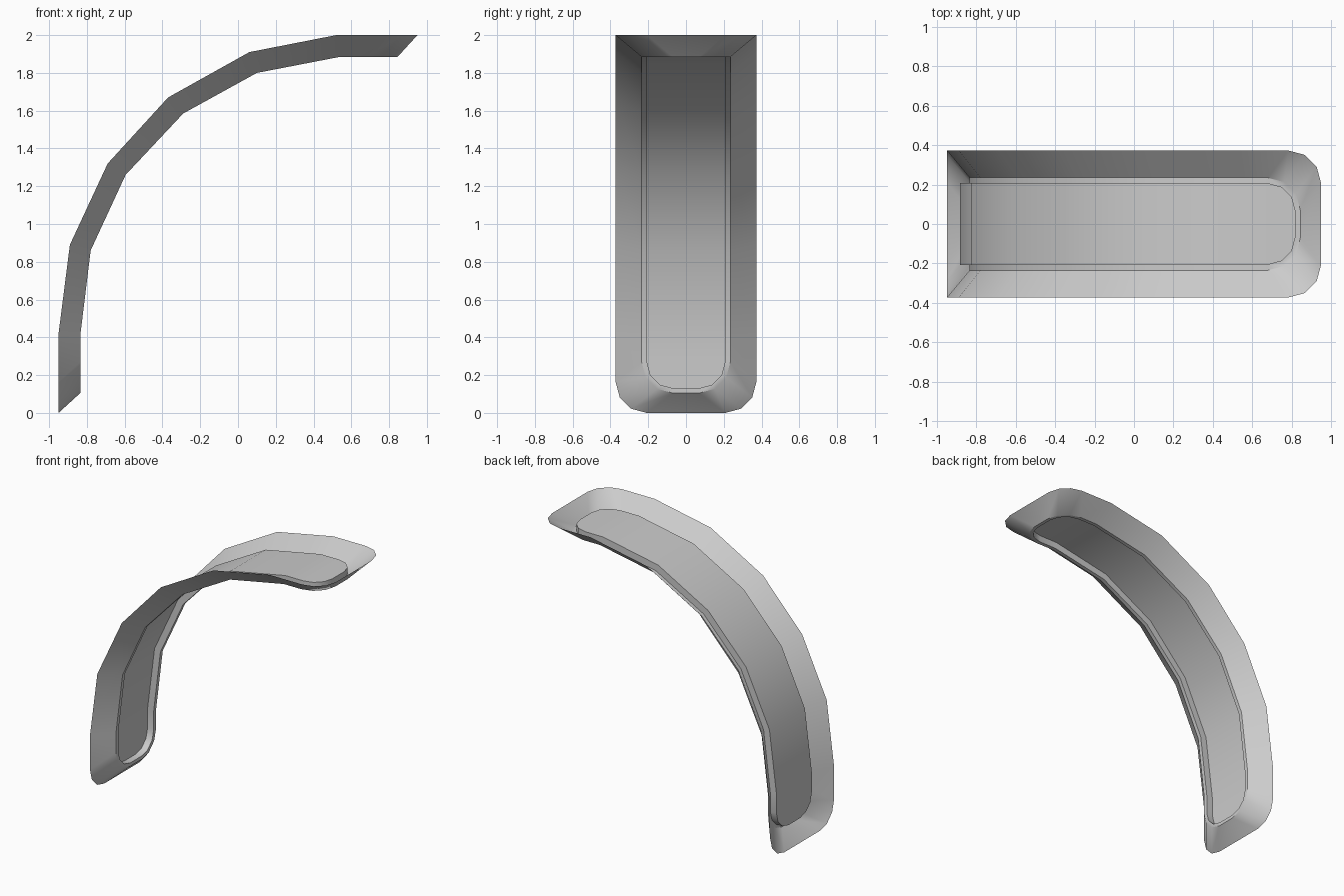
import bpy, bmesh, math

if "Cube" in bpy.data.objects:
    bpy.data.objects.remove(bpy.data.objects["Cube"])

# Side profiles (x, z), first and last points are the ends
RIM = [(-.95, 0), (-.95, .42), (-.89, .89), (-.69, 1.32), (-.37, 1.67),
       (.06, 1.91), (.52, 2.0), (.95, 2.0)]
BASE = [(-.835, .105), (-.835, .41), (-.78, .86), (-.595, 1.26), (-.29, 1.585),
        (.10, 1.80), (.54, 1.885), (.845, 1.885)]
FOOT = [(-.835, .13)] + BASE[1:-1] + [(.82, 1.885)]
T = .05 / .115
TOP = [(-.885, .13)] + [(b[0] + (r[0] - b[0]) * T, b[1] + (r[1] - b[1]) * T)
                        for b, r in zip(BASE[1:-1], RIM[1:-1])] + [(.82, 1.935)]


def side(path, w, r):
    """Half outline from one rounded end to the other on the +y side."""
    corner = [(r * (1 - math.cos(a)), w - r * (1 - math.sin(a)))
              for a in (math.radians(d) for d in (0, 30, 60, 90))]
    (x0, z0), (x1, z1) = path[0], path[-1]
    pts = [(x0, y, z0 + d) for d, y in corner]
    pts += [(x, w, z) for x, z in path[1:-1]]
    pts += [(x1 - d, y, z1) for d, y in reversed(corner)]
    return pts


def shell(name, sections, capped):
    """Bridge outlines to each other; optionally fill the last one with strips."""
    bm = bmesh.new()
    loops = []
    for sec in sections:
        half = side(*sec)
        a = [bm.verts.new(p) for p in half]
        b = [bm.verts.new((x, -y, z)) for x, y, z in half]
        loops.append(a + b[::-1])
    n = len(loops[0])
    for p, q in zip(loops, loops[1:]):
        for i in range(n):
            j = (i + 1) % n
            bm.faces.new((p[i], q[i], q[j], p[j]))
    if capped:
        v = loops[-1]
        for i in range(n // 2 - 1):
            bm.faces.new((v[i], v[n - 1 - i], v[n - 2 - i], v[i + 1]))
    me = bpy.data.meshes.new(name)
    bm.normal_update()
    bm.to_mesh(me)
    bm.free()
    ob = bpy.data.objects.new(name, me)
    bpy.context.collection.objects.link(ob)
    bpy.ops.object.select_all(action='DESELECT')
    ob.select_set(True)
    bpy.context.view_layer.objects.active = ob
    bpy.ops.object.shade_smooth_by_angle(angle=math.radians(35))


# Flared border with a narrow ledge at its bottom
shell("flared_border", [(RIM, .373, .165), (BASE, .235, .165), (FOOT, .207, .14)], False)
# Panel raised from the ledge
shell("raised_panel", [(FOOT, .207, .14), (TOP, .207, .14)], True)
